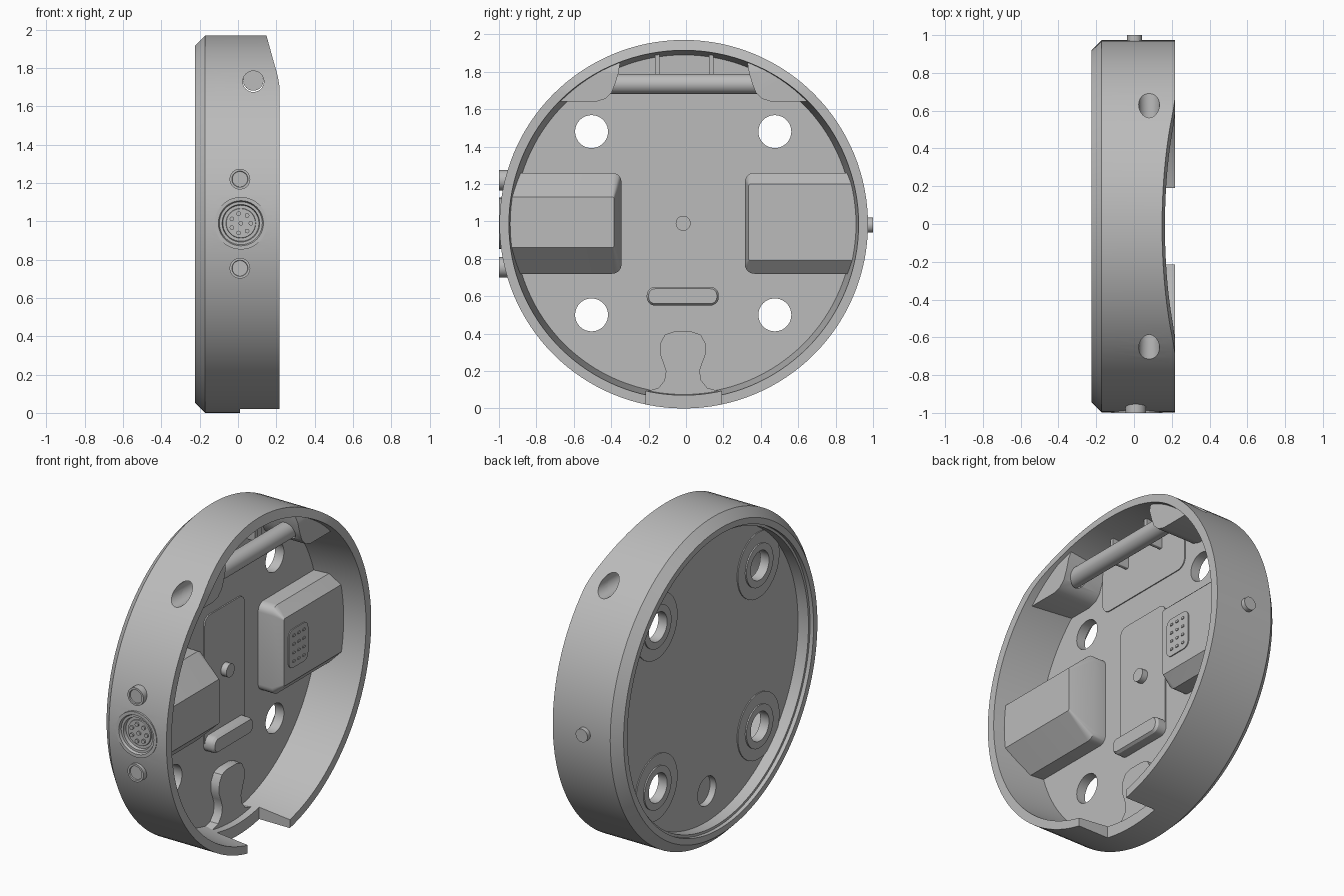
import bpy, bmesh
from math import sin, cos, pi, radians

cube = bpy.data.objects.get("Cube")
if cube:
    bpy.data.objects.remove(cube)

CY, CZ, R = -0.012, 0.985, 0.985      # disc centre and radius
FLOOR, BACK = -0.085, -0.13           # front and back of the floor plate

grey = bpy.data.materials.new("satin grey")
grey.use_nodes = True
grey.diffuse_color = (0.5, 0.5, 0.5, 1)
grey.node_tree.nodes["Principled BSDF"].inputs["Base Color"].default_value = (0.5, 0.5, 0.5, 1)


def finish(name, bm):
    bmesh.ops.recalc_face_normals(bm, faces=bm.faces)
    me = bpy.data.meshes.new(name)
    bm.to_mesh(me)
    bm.free()
    me.materials.append(grey)
    ob = bpy.data.objects.new(name, me)
    bpy.context.collection.objects.link(ob)
    return ob


def loft(name, layers, axis="x"):
    """Join outlines of equal point count, each at its own height on an axis."""
    bm = bmesh.new()
    rings = [[bm.verts.new((h, a, b) if axis == "x" else (a, h, b)) for a, b in pts]
             for h, pts in layers]
    for lo, hi in zip(rings, rings[1:]):
        n = len(lo)
        for i in range(n):
            j = (i + 1) % n
            bm.faces.new((lo[i], lo[j], hi[j], hi[i]))
    bm.faces.new(rings[0])
    bm.faces.new(rings[-1])
    return finish(name, bm)


def circle(a, b, r, n=40):
    return [(a + r * cos(2 * pi * i / n), b + r * sin(2 * pi * i / n)) for i in range(n)]


def rounded(a0, a1, b0, b1, r, n=6):
    pts = []
    corners = [(a1 - r, b1 - r), (a0 + r, b1 - r), (a0 + r, b0 + r), (a1 - r, b0 + r)]
    for k, (a, b) in enumerate(corners):
        for i in range(n + 1):
            t = pi / 2 * (k + i / n)
            pts.append((a + r * cos(t), b + r * sin(t)))
    return pts


def prism(name, pts, h0, h1, axis="x"):
    return loft(name, [(h0, pts), (h1, pts)], axis)


def boolean(ob, cutter, op="DIFFERENCE"):
    mod = ob.modifiers.new("cut", "BOOLEAN")
    mod.operation, mod.solver, mod.object = op, "EXACT", cutter
    bpy.context.view_layer.objects.active = ob
    bpy.ops.object.modifier_apply(modifier=mod.name)
    bpy.data.objects.remove(cutter)


def keep_inside(ob, r=0.94):
    boolean(ob, prism("trim", circle(CY, CZ, r, 128), -0.5, 0.5), "INTERSECT")


def slope_cut(ob, dx=0.0):
    pts = [(0.14, 2.0), (0.148, 1.972), (0.19, 1.82), (0.2, 1.785), (0.209, 1.75),
           (0.217, 1.7), (0.5, 1.7), (0.5, 2.0)]
    boolean(ob, prism("slope", [(x + dx, z) for x, z in pts], -1.2, 1.2, "y"))


def cross_hole(ob):
    boolean(ob, prism("cross_hole", circle(0.08, 1.73, 0.055), -1.2, 1.2, "y"))


# Housing: turned shell with floor plate, rim and back recess
profile = [(BACK, 0.88), (-0.2, 0.88), (-0.2, 0.895), (-0.224, 0.895), (-0.224, 0.932),
           (-0.171, R), (0.216, R), (0.216, 0.935), (FLOOR, 0.905)]
housing = loft("housing", [(x, circle(CY, CZ, r, 128)) for x, r in profile])
holes = [(y, z) for y in (-0.505, 0.475) for z in (0.5, 1.48)]
for y, z in holes + [(-0.015, 0.29)]:
    boolean(housing, prism("hole", circle(y, z, 0.088), -0.4, 0.1))
slope_cut(housing)
cross_hole(housing)
boolean(housing, prism("notch", rounded(-0.215, 0.19, -0.1, 0.2, 0.01), 0.01, 0.4))
boolean(housing, prism("socket_cut", circle(0.015, 0.99, 0.135), -1.1, -0.95, "y"))

# Back: thin lobes and raised collars round the holes
for i, (y, z) in enumerate(holes):
    for part, r, t in (("lobe", 0.2, 0.006), ("collar", 0.13, 0.014)):
        ob = prism(f"back_{part}_{i}", circle(y, z, r), BACK - t, BACK + 0.01)
        boolean(ob, prism("hole", circle(y, z, 0.088), -0.4, 0.1))
        keep_inside(ob, 0.885)

# Upper corner bosses and the cross bar they hold
edge = [(1.0, 1.64), (0.47, 1.64), (0.42, 1.655), (0.385, 1.69), (0.365, 1.74),
        (0.35, 1.79), (0.34, 1.85), (0.3, 1.885), (0.25, 1.9), (0.25, 2.0), (1.0, 2.0)]
for side, s in (("front", -1), ("rear", 1)):
    boss = prism(f"{side}_boss", [(CY + s * y, z) for y, z in edge], FLOOR - 0.01, 0.17)
    keep_inside(boss)
    slope_cut(boss, -0.025)
    cross_hole(boss)
prism("cross_bar", circle(0.08, 1.735, 0.053), -0.47, 0.45, "y")
prism("bar_pad", rounded(-0.365, 0.34, 1.54, 1.88, 0.06), FLOOR - 0.01, FLOOR + 0.006)
for y in (-0.155, 0.135):
    prism("pad_rib", rounded(y - 0.012, y + 0.012, 1.74, 1.9, 0.005), FLOOR - 0.01, 0.03)

# Connector block on the front side, contact block on the rear side
front_block = loft("front_block", [
    (FLOOR - 0.01, rounded(-1.1, -0.345, 0.72, 1.26, 0.05)),
    (0.0, rounded(-1.1, -0.345, 0.72, 1.26, 0.05)),
    (0.145, rounded(-1.1, -0.385, 0.86, 1.13, 0.01))])
rear_block = loft("rear_block", [
    (FLOOR - 0.01, rounded(0.315, 1.1, 0.72, 1.26, 0.05)),
    (0.01, rounded(0.315, 1.1, 0.72, 1.26, 0.05)),
    (0.075, rounded(0.335, 1.1, 0.79, 1.2, 0.01))])
for block in (front_block, rear_block):
    keep_inside(block)
prism("contact_pad", rounded(0.375, 0.56, 0.875, 1.11, 0.04), 0.07, 0.081)
for i in range(3):
    for j in range(4):
        y, z = 0.42 + i * 0.048, 0.915 + j * 0.052
        prism("contact", rounded(y - 0.01, y + 0.01, z - 0.007, z + 0.007, 0.003, 2), 0.075, 0.086)

# Centre panel, lower ledge and centre pin
prism("centre_panel", rounded(-0.21, 0.175, 0.555, 1.375, 0.05), FLOOR - 0.01, FLOOR + 0.008)
loft("ledge", [(FLOOR - 0.01, rounded(-0.21, 0.175, 0.55, 0.65, 0.045)),
               (-0.03, rounded(-0.21, 0.175, 0.55, 0.65, 0.045)),
               (-0.015, rounded(-0.2, 0.165, 0.56, 0.64, 0.035))])
prism("centre_pin", circle(-0.015, 0.99, 0.04), FLOOR - 0.01, -0.04)

# Keyhole-shaped pad above the bottom notch
half = [(0.05, 0.41), (0.095, 0.395), (0.12, 0.35), (0.122, 0.29), (0.105, 0.245),
        (0.09, 0.2), (0.098, 0.15), (0.13, 0.11), (0.2, 0.09), (0.2, 0.0)]
outline = [(CY - 0.005 + a, z) for a, z in half] + [(CY - 0.005 - a, z) for a, z in reversed(half)]
keyhole = prism("keyhole_pad", outline, FLOOR - 0.005, -0.03)
keep_inside(keyhole)

# Round socket with pins, and its two side buttons
socket = [(-0.94, 0.137), (-1.0, 0.137), (-1.0, 0.118), (-0.985, 0.112), (-0.985, 0.098),
          (-0.965, 0.094), (-0.965, 0.078), (-0.972, 0.076)]
loft("socket", [(y, circle(0.015, 0.99, r)) for y, r in socket], "y")
for x, z in circle(0.015, 0.99, 0.052, 7) + [(0.015, 0.99)]:
    prism("socket_pin", circle(x, z, 0.012, 12), -0.982, -0.96, "y")
for name, z in (("upper_button", 1.22), ("lower_button", 0.755)):
    button = [(-0.93, 0.054), (-1.0, 0.054), (-1.0, 0.042), (-0.992, 0.04)]
    loft(name, [(y, circle(0.01, z, r)) for y, r in button], "y")

# Locating pin on the rear edge
prism("rear_pin", circle(0.003, 0.98, 0.04), 0.93, 1.0, "y")

# Smooth curved faces, keep the edges crisp
bpy.ops.object.select_all(action="DESELECT")
for ob in bpy.context.scene.objects:
    if ob.type == "MESH" and ob.data.materials and ob.data.materials[0] == grey:
        ob.select_set(True)
        bpy.context.view_layer.objects.active = ob
bpy.ops.object.shade_smooth_by_angle(angle=radians(30))
